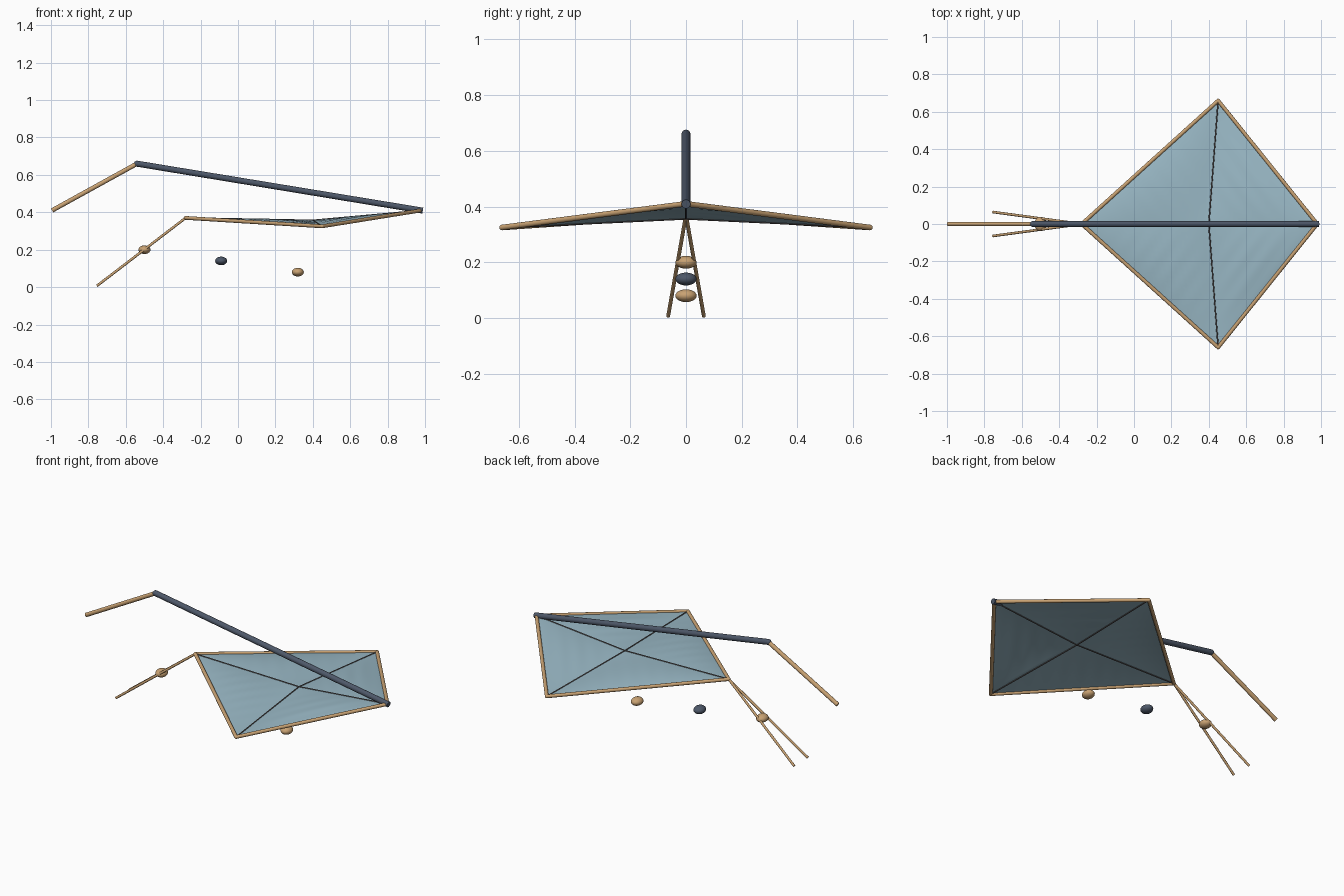
import bpy, bmesh, math
from mathutils import Vector

if "Cube" in bpy.data.objects:
    bpy.data.objects.remove(bpy.data.objects["Cube"])


def material(name, color):
    m = bpy.data.materials.new(name)
    m.use_nodes = True
    m.diffuse_color = (*color, 1)
    bsdf = m.node_tree.nodes["Principled BSDF"]
    bsdf.inputs["Base Color"].default_value = (*color, 1)
    bsdf.inputs["Roughness"].default_value = 0.8
    return m


WOOD = material("tan wood", (0.58, 0.36, 0.17))
SLATE = material("slate blue", (0.075, 0.097, 0.14))
CLOTH = material("pale blue cloth", (0.32, 0.48, 0.56))
SEAM = material("dark seam", (0.10, 0.09, 0.09))


def rod(name, a, b, radius, mat, sides=16):
    a, b = Vector(a), Vector(b)
    bpy.ops.mesh.primitive_cylinder_add(
        vertices=sides, radius=radius, depth=(b - a).length, location=(a + b) / 2)
    ob = bpy.context.object
    ob.name = name
    ob.rotation_euler = (b - a).to_track_quat("Z", "Y").to_euler()
    ob.data.materials.append(mat)
    bpy.ops.object.shade_smooth_by_angle()
    return ob


def ball(name, loc, size, mat):
    bpy.ops.mesh.primitive_uv_sphere_add(segments=24, ring_count=14, radius=1, location=loc)
    ob = bpy.context.object
    ob.name = name
    ob.scale = size
    ob.data.materials.append(mat)
    bpy.ops.object.shade_smooth()


NOSE = Vector((0.98, 0, 0.41))
TAIL = Vector((-0.28, 0, 0.37))
CROSS = Vector((0.40, 0, 0.357))
TIPS = {"left": Vector((0.45, -0.66, 0.325)), "right": Vector((0.45, 0.66, 0.325))}
TIPS["left"], TIPS["right"] = TIPS["right"], TIPS["left"]

# Sail: four softly billowing, faintly rippled panels
N = 28
bm = bmesh.new()
for tip in TIPS.values():
    for end in (NOSE, TAIL):
        grid = {}
        for i in range(N + 1):
            for j in range(N + 1 - i):
                a, b = i / N, j / N
                c = 1 - a - b
                p = CROSS * c + end * a + tip * b
                swell = a * b * c
                p.z += 0.3 * swell + 0.03 * swell * math.sin(55 * p.x + 40 * abs(p.y))
                grid[i, j] = bm.verts.new(p)
        for i in range(N):
            for j in range(N - i):
                bm.faces.new((grid[i, j], grid[i + 1, j], grid[i, j + 1]))
                if i + j < N - 1:
                    bm.faces.new((grid[i + 1, j], grid[i + 1, j + 1], grid[i, j + 1]))
bmesh.ops.remove_doubles(bm, verts=bm.verts, dist=0.0005)
bmesh.ops.recalc_face_normals(bm, faces=bm.faces)
bm.normal_update()
if sum(f.normal.z for f in bm.faces) < 0:
    bmesh.ops.reverse_faces(bm, faces=bm.faces)
mesh = bpy.data.meshes.new("sail")
bm.to_mesh(mesh)
bm.free()
sail = bpy.data.objects.new("sail", mesh)
bpy.context.collection.objects.link(sail)
mesh.materials.append(CLOTH)
mesh.shade_smooth()

# Frame rods round the edge and thin seams across the sail
for side, tip in TIPS.items():
    rod(f"frame_front_{side}", NOSE, tip, 0.010, WOOD)
    rod(f"frame_rear_{side}", TAIL, tip, 0.010, WOOD)
    rod(f"cross_seam_{side}", CROSS, tip, 0.004, SEAM, 8)
    ball(f"tip_joint_{side}", tip, (0.010,) * 3, WOOD)
rod("spine_seam_front", CROSS, NOSE, 0.004, SEAM, 8)
rod("spine_seam_rear", CROSS, TAIL, 0.004, SEAM, 8)
ball("tail_joint", TAIL, (0.010,) * 3, WOOD)

# Long boom with a bent wooden end
ELBOW = Vector((-0.54, 0, 0.66))
rod("boom", ELBOW, NOSE + Vector((0.008, 0, -0.001)), 0.016, SLATE, 20)
rod("boom_end", ELBOW, (-0.994, 0, 0.41), 0.012, WOOD)
ball("boom_joint", ELBOW, (0.016,) * 3, SLATE)

# Forked tail sticks
for side, s in (("left", 1), ("right", -1)):
    rod(f"tail_stick_{side}", TAIL, (-0.754, s * 0.064, 0.007), 0.007, WOOD, 12)

# Beads hanging in a row beneath
for name, x, z, mat in (("rear", -0.50, 0.20, WOOD), ("middle", -0.09, 0.14, SLATE),
                        ("front", 0.32, 0.08, WOOD)):
    ball(f"{name}_bead", (x, 0, z), (0.032, 0.038, 0.023), mat)
